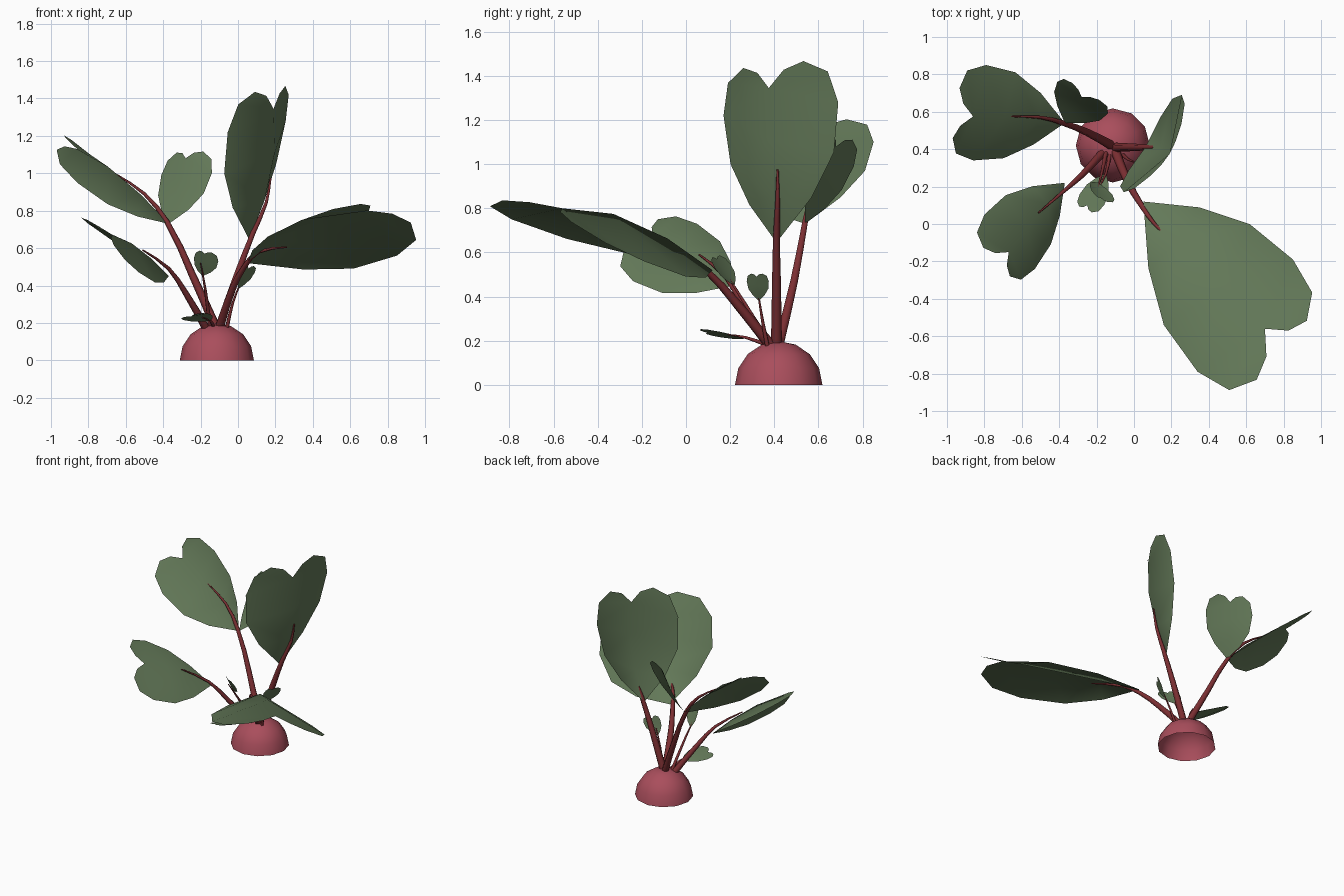
import bpy, bmesh
from mathutils import Vector

if "Cube" in bpy.data.objects:
    bpy.data.objects.remove(bpy.data.objects["Cube"])


def material(name, rgb):
    m = bpy.data.materials.new(name)
    m.diffuse_color = (*rgb, 1)
    m.use_nodes = True
    m.node_tree.nodes["Principled BSDF"].inputs["Base Color"].default_value = m.diffuse_color
    return m


LEAF = material("leaf green", (0.125, 0.190, 0.098))
STEM = material("stem red", (0.200, 0.028, 0.032))
BULB = material("bulb pink", (0.400, 0.076, 0.107))


def finish(name, bm, mat):
    me = bpy.data.meshes.new(name)
    bm.to_mesh(me)
    bm.free()
    me.materials.append(mat)
    for p in me.polygons:
        p.use_smooth = True
    ob = bpy.data.objects.new(name, me)
    bpy.context.collection.objects.link(ob)
    return ob


# Half outline of the heart leaf: (fraction along midrib, fraction of width)
OUTLINE = [(.27, .54), (.55, .90), (.87, 1), (1.075, .87), (1.155, .525), (1.11, .23)]
MID = [(.3, .85), (.66, 1)]


def leaf(name, base, notch, side_a, side_b, bulge):
    """Folded heart leaf from its base, notch and the widest point of each half."""
    base, notch, bulge = Vector(base), Vector(notch), Vector(bulge)
    rib = notch - base
    bm = bmesh.new()
    b, t = bm.verts.new(base), bm.verts.new(notch)
    m1, m2 = [bm.verts.new(base + rib * u + bulge * k) for u, k in MID]
    for side in (side_a, side_b):
        w = Vector(side) - base - rib * .87
        p = [bm.verts.new(base + rib * u + w * v) for u, v in OUTLINE]
        for f in ((b, p[0], m1), (m1, p[0], p[1], m2), (m2, p[1], p[2], t),
                  (t, p[2], p[3]), (t, p[3], p[4]), (t, p[4], p[5])):
            bm.faces.new(f)
    bmesh.ops.recalc_face_normals(bm, faces=bm.faces)
    finish(name, bm, LEAF)


def stem(name, pts, r0, r1):
    """Tapered stalk along a path."""
    cu = bpy.data.curves.new(name, 'CURVE')
    cu.dimensions = '3D'
    cu.bevel_depth = 1
    cu.bevel_resolution = 1
    cu.resolution_u = 2
    cu.use_fill_caps = True
    sp = cu.splines.new('BEZIER')
    sp.bezier_points.add(len(pts) - 1)
    for i, (bp, co) in enumerate(zip(sp.bezier_points, pts)):
        bp.co = co
        bp.handle_left_type = bp.handle_right_type = 'AUTO'
        bp.radius = r0 + (r1 - r0) * i / (len(pts) - 1)
    cu.materials.append(STEM)
    bpy.context.collection.objects.link(bpy.data.objects.new(name, cu))


# Bulb: open half sphere
bm = bmesh.new()
bmesh.ops.create_uvsphere(bm, u_segments=12, v_segments=8, radius=.198)
bmesh.ops.delete(bm, geom=[v for v in bm.verts if v.co.z < -.01], context='VERTS')
bulb = finish("bulb", bm, BULB)
bulb.location = (-.113, .42, 0)

# Leaves
leaf("front_leaf", (.05, .12, .52), (.70, -.56, .80), (.34, -.79, .75), (.85, -.19, .56), (0, 0, .07))
leaf("upright_leaf", (.06, .41, .645), (.19, .375, 1.345), (-.055, .17, 1.22), (.255, .69, 1.28), (.05, 0, 0))
leaf("back_leaf", (-.37, .54, .73), (-.86, .575, 1.13), (-.86, .34, .95), (-.79, .85, 1.10), (0, 0, .04))
leaf("back_side_leaf", (-.37, .54, .73), (-.28, .68, 1.08), (-.41, .76, .99), (-.14, .59, 1.0), (.01, .02, 0))
leaf("left_leaf", (-.37, .22, .45), (-.67, -.15, .67), (-.80, .05, .73), (-.53, -.24, .47), (0, 0, .03))
leaf("small_leaf", (-.19, .22, .45), (-.18, .14, .57), (-.235, .20, .55), (-.105, .13, .53), (0, -.01, .01))
leaf("low_leaf", (-.15, .27, .21), (-.25, .10, .235), (-.29, .16, .215), (-.16, .10, .25), (0, 0, .01))
leaf("right_small_leaf", (0, .33, .38), (.055, .32, .49), (.02, .275, .47), (.09, .375, .47), (.005, 0, 0))

# Stems
stem("front_stem", [(-.1, .39, .17), (-.03, .22, .38), (.04, .1, .51), (.11, 0, .58), (.26, -.14, .605)], .026, .004)
stem("upright_stem", [(-.1, .41, .18), (0, .41, .47), (.08, .41, .68), (.15, .415, .84), (.175, .415, .975)], .025, .005)
stem("back_stem", [(-.12, .42, .18), (-.25, .49, .47), (-.38, .54, .74), (-.5, .57, .89), (-.66, .575, 1.0)], .025, .004)
stem("left_stem", [(-.17, .38, .17), (-.28, .26, .36), (-.37, .18, .49), (-.51, .06, .59)], .022, .004)
stem("small_stem", [(-.15, .38, .18), (-.175, .26, .38), (-.20, .17, .52)], .012, .003)
stem("low_stem", [(-.13, .37, .18), (-.15, .27, .215), (-.19, .19, .228)], .011, .003)
stem("right_small_stem", [(-.06, .37, .17), (-.03, .345, .3), (.02, .325, .43)], .011, .003)
